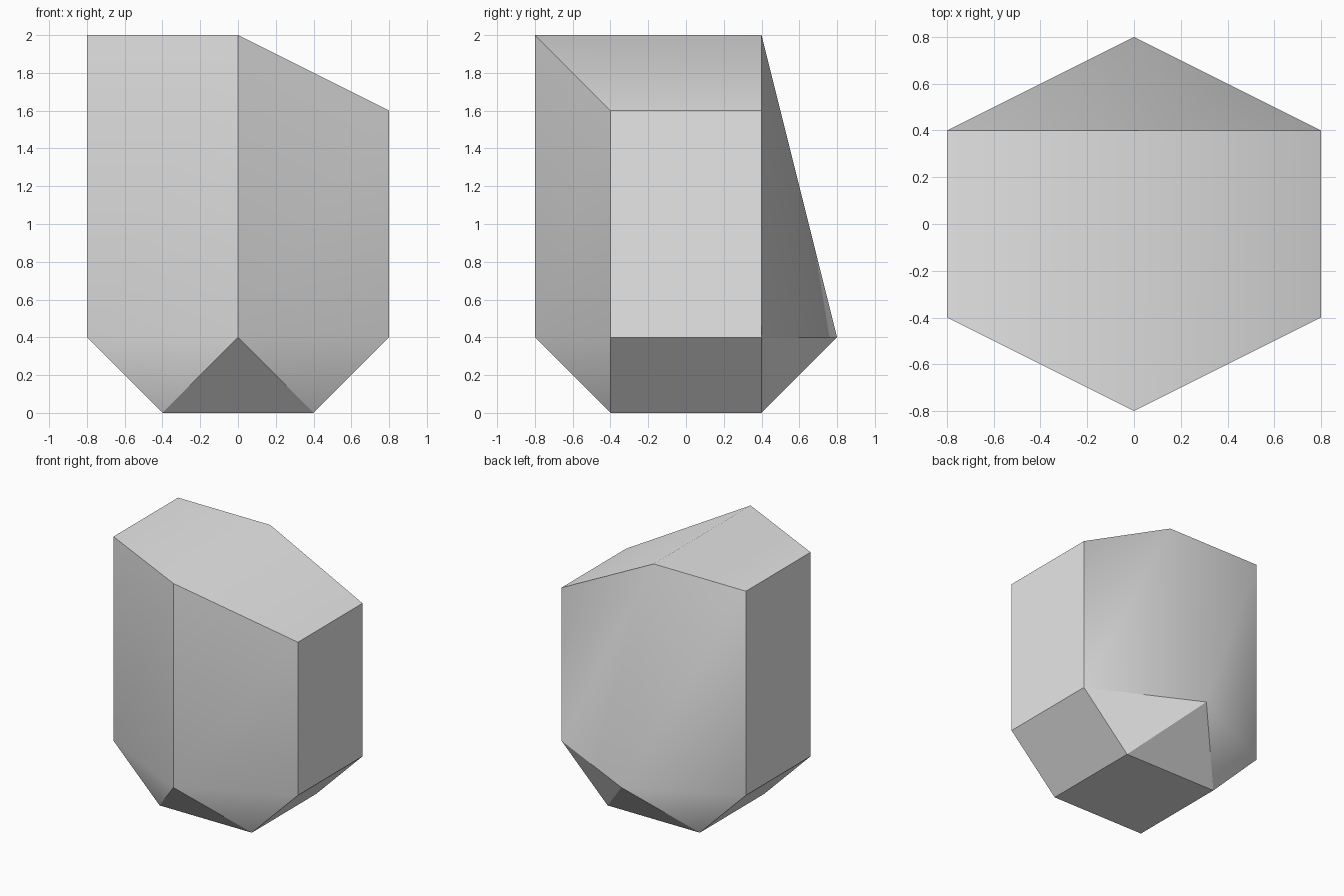
import bpy, bmesh, math

# Remove the default cube
cube = bpy.data.objects.get("Cube")
if cube:
    bpy.data.objects.remove(cube, do_unlink=True)

# Single stone colour
stone = bpy.data.materials.new("stone_grey")
stone.use_nodes = True
colour = (0.8, 0.8, 0.8, 1)
stone.diffuse_color = colour
stone.node_tree.nodes["Principled BSDF"].inputs["Base Color"].default_value = colour

# Plan outlines, counter-clockwise from the front-left corner
girdle_plan = [(-.8, -.4), (0, -.8), (.8, -.4), (.8, .4), (0, .8), (-.8, .4)]
base_plan = [(-.4, -.4), (0, -.4), (.4, -.4), (.4, .4), (0, .4), (-.4, .4)]

bm = bmesh.new()


def ring(plan, height):
    return [bm.verts.new((x, y, height(x))) for x, y in plan]


base = ring(base_plan, lambda x: 0)
girdle = ring(girdle_plan, lambda x: 0.4)
# The crown slopes down on one half, and its back corner is pulled forward
crown = ring([(x, min(y, 0.4)) for x, y in girdle_plan],
             lambda x: 2 - 0.5 * max(x, 0))

for k in range(6):
    n = (k + 1) % 6
    # Upper wall facets
    bm.faces.new((girdle[k], girdle[n], crown[n]))
    bm.faces.new((girdle[k], crown[n], crown[k]))
    # Lower facets, split so that each pair folds outward
    if k in (1, 4):
        bm.faces.new((base[k], base[n], girdle[k]))
        bm.faces.new((base[n], girdle[n], girdle[k]))
    else:
        bm.faces.new((base[k], base[n], girdle[n]))
        bm.faces.new((base[k], girdle[n], girdle[k]))

# Underside and the two halves of the crown
bm.faces.new(base[::-1])
for a, b, c in ((0, 1, 4), (0, 4, 5), (1, 2, 3), (1, 3, 4)):
    bm.faces.new((crown[a], crown[b], crown[c]))
bmesh.ops.recalc_face_normals(bm, faces=bm.faces[:])

mesh = bpy.data.meshes.new("faceted_block")
bm.to_mesh(mesh)
bm.free()
mesh.materials.append(stone)
block = bpy.data.objects.new("faceted_block", mesh)
bpy.context.collection.objects.link(block)

# Soft shading across the shallow folds only
bpy.context.view_layer.objects.active = block
block.select_set(True)
bpy.ops.object.shade_smooth_by_angle(angle=math.radians(30))
